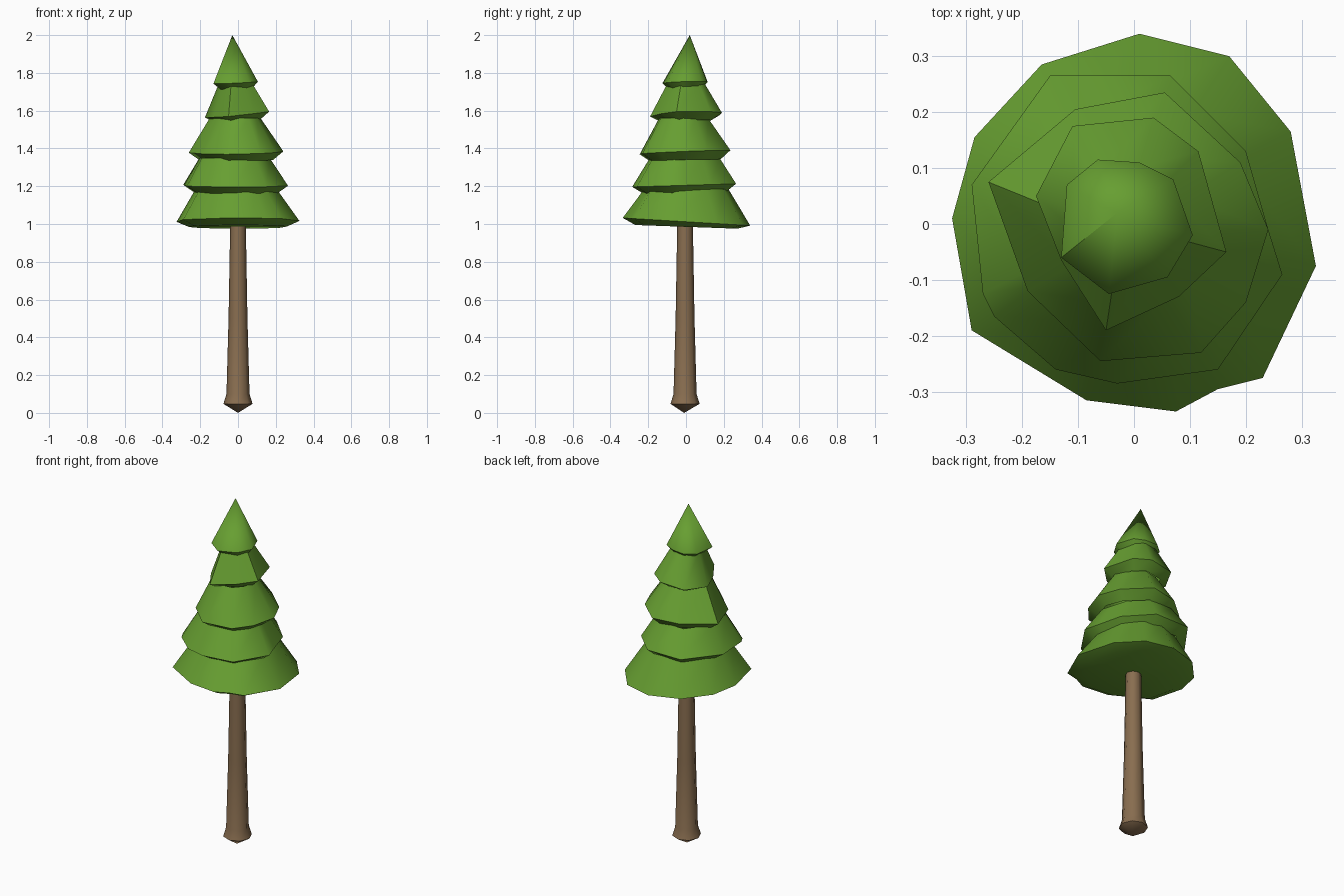
import bpy, bmesh, math

if "Cube" in bpy.data.objects:
    bpy.data.objects.remove(bpy.data.objects["Cube"])


def material(name, color):
    m = bpy.data.materials.new(name)
    m.diffuse_color = (*color, 1)
    m.use_nodes = True
    m.node_tree.nodes["Principled BSDF"].inputs["Base Color"].default_value = m.diffuse_color
    return m


GREEN = material("needle green", (0.135, 0.345, 0.031))
BROWN = material("bark brown", (0.25, 0.155, 0.08))


def loft(name, rings, mat, cap_start=False, smooth=50):
    """Skin a stack of rings; a ring with a single point becomes a tip."""
    bm = bmesh.new()
    loops = [[bm.verts.new(p) for p in ring] for ring in rings]
    for a, b in zip(loops, loops[1:]):
        n = max(len(a), len(b))
        for i in range(n):
            j = (i + 1) % n
            if len(a) == 1:
                bm.faces.new((a[0], b[j], b[i]))
            elif len(b) == 1:
                bm.faces.new((a[i], a[j], b[0]))
            else:
                bm.faces.new((a[i], a[j], b[j], b[i]))
    if cap_start:
        bm.faces.new(loops[0][::-1])
    me = bpy.data.meshes.new(name)
    bm.to_mesh(me)
    bm.free()
    me.materials.append(mat)
    ob = bpy.data.objects.new(name, me)
    bpy.context.collection.objects.link(ob)
    bpy.ops.object.select_all(action='DESELECT')
    ob.select_set(True)
    bpy.context.view_layer.objects.active = ob
    bpy.ops.object.shade_smooth_by_angle(angle=math.radians(smooth))


def tier(name, rim, z, tilt, under, top, cap=False):
    """Irregular skirt: tucked-in underside, uneven rim, tapering upper slope.
    under = (scale, z), top = (scale, z, centre x, centre y)."""
    rim = rim[::-1]                       # outlines are read clockwise
    edge = [(x, y, z + tilt[0] * x + tilt[1] * y) for x, y in rim]
    s, uz = under
    low = [(x * s, y * s, uz + (tilt[0] * x + tilt[1] * y) * s * 0.6) for x, y in rim]
    s, tz, cx, cy = top
    if s == 0:
        high = [(cx, cy, tz)]
    else:
        high = [(cx + x * s, cy + y * s, tz) for x, y in rim]
    loft(name, [low, edge, high], GREEN, cap)


# Foliage, bottom to top
tier("foliage_bottom",
     [(.01, .34), (.17, .30), (.28, .165), (.325, -.075), (.23, -.275), (.15, -.295),
      (.075, -.335), (-.085, -.315), (-.29, -.19), (-.325, .01), (-.285, .155), (-.165, .285)],
     1.012, (0, -.06), (.8, .985), (.66, 1.185, -.01, 0), cap=True)
tier("foliage_lower",
     [(-.15, .265), (.065, .265), (.2, .13), (.24, -.01), (.265, -.09), (.15, -.26),
      (-.03, -.285), (-.14, -.26), (-.25, -.165), (-.27, -.125), (-.29, .07)],
     1.205, (0, .03), (.79, 1.165), (.67, 1.35, -.01, 0))
tier("foliage_middle",
     [(-.105, .205), (.055, .235), (.19, .11), (.24, -.01), (.2, -.14), (.12, -.23),
      (-.06, -.245), (-.19, -.12), (-.26, .075)],
     1.38, (.02, .04), (.78, 1.338), (.54, 1.56, -.01, -.01))
tier("foliage_upper",
     [(-.11, .175), (.035, .19), (.115, .13), (.165, -.05), (.08, -.13), (-.05, -.19),
      (-.13, -.065), (-.175, .05)],
     1.58, (.1, .03), (.7, 1.545), (.53, 1.74, -.01, 0))
tier("foliage_tip",
     [(-.065, .115), (.01, .11), (.07, .08), (.105, -.02), (.06, -.095), (-.045, -.125),
      (-.13, -.06), (-.12, .07)],
     1.75, (.04, .03), (.7, 1.715), (0, 2.0, -.03, .02))


# Trunk: pointed root, flared foot, tapering stem
def circle(r, z, n=8, y=-.005):
    return [(r * math.cos(math.tau * i / n), y + r * math.sin(math.tau * i / n), z)
            for i in range(n)]


loft("trunk", [[(0, -.01, 0)], circle(.077, .048), circle(.061, .10),
               circle(.05, .5), circle(.041, 1.02)], BROWN)
